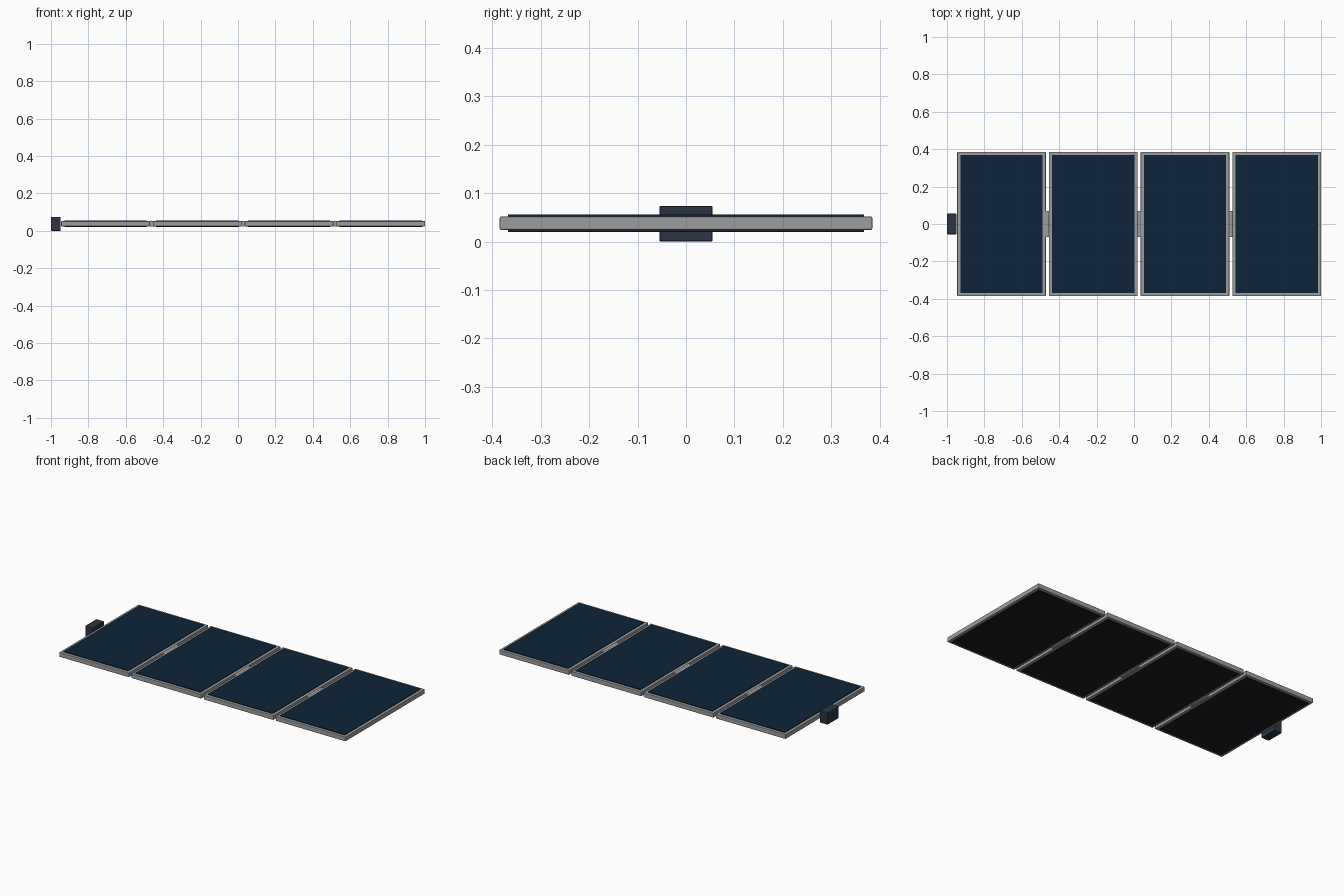
import bpy
from math import pi

cube = bpy.data.objects.get("Cube")
if cube:
    bpy.data.objects.remove(cube, do_unlink=True)


def material(name, r, g, b):
    m = bpy.data.materials.new(name)
    m.use_nodes = True
    m.diffuse_color = (r, g, b, 1)
    m.node_tree.nodes["Principled BSDF"].inputs["Base Color"].default_value = (r, g, b, 1)
    return m


metal = material("grey metal", 0.33, 0.34, 0.35)
navy = material("navy cells", 0.004, 0.017, 0.04)
backing = material("black backing", 0.012, 0.012, 0.016)
slate = material("dark slate", 0.025, 0.036, 0.055)


def box(name, centre, size, mat, bevel=0.0):
    bpy.ops.mesh.primitive_cube_add(size=1, location=centre)
    ob = bpy.context.object
    ob.name = name
    ob.scale = size
    bpy.ops.object.transform_apply(location=False, rotation=False, scale=True)
    ob.data.materials.append(mat)
    if bevel:
        mod = ob.modifiers.new("edge", "BEVEL")
        mod.width = bevel
        mod.segments = 2
    return ob


MID = 0.038
WIDTH, DEPTH, RAIL = 0.474, 0.77, 0.02
PITCH, FIRST = 0.4905, -0.7085

for i in range(4):
    x = FIRST + i * PITCH
    # Frame of four rails
    for side, tag in ((-1, "right"), (1, "left")):
        box(f"frame_{tag}_{i + 1}", (x + side * (WIDTH - RAIL) / 2, 0, MID),
            (RAIL, DEPTH, 0.028), metal, 0.003)
    for side, tag in ((-1, "front"), (1, "back")):
        box(f"frame_{tag}_{i + 1}", (x, side * (DEPTH - RAIL) / 2, MID),
            (WIDTH, RAIL, 0.028), metal, 0.003)
    # Cell sheet above, backing sheet below
    sheet = (WIDTH - 0.034, DEPTH - 0.034)
    box(f"cell_sheet_{i + 1}", (x, 0, MID + 0.009), (*sheet, 0.018), navy)
    box(f"back_sheet_{i + 1}", (x, 0, MID - 0.009), (*sheet, 0.018), backing)
    # Hinge barrel to the next panel
    if i < 3:
        bpy.ops.mesh.primitive_cylinder_add(
            vertices=16, radius=0.016, depth=0.14,
            location=(x + PITCH / 2, 0, MID), rotation=(pi / 2, 0, 0))
        hinge = bpy.context.object
        hinge.name = f"hinge_{i + 1}"
        hinge.data.materials.append(metal)
        bpy.ops.object.shade_smooth_by_angle()

# Mounting block at the right end
box("mount_block", (-0.974, 0, 0.037), (0.052, 0.11, 0.074), slate, 0.003)
